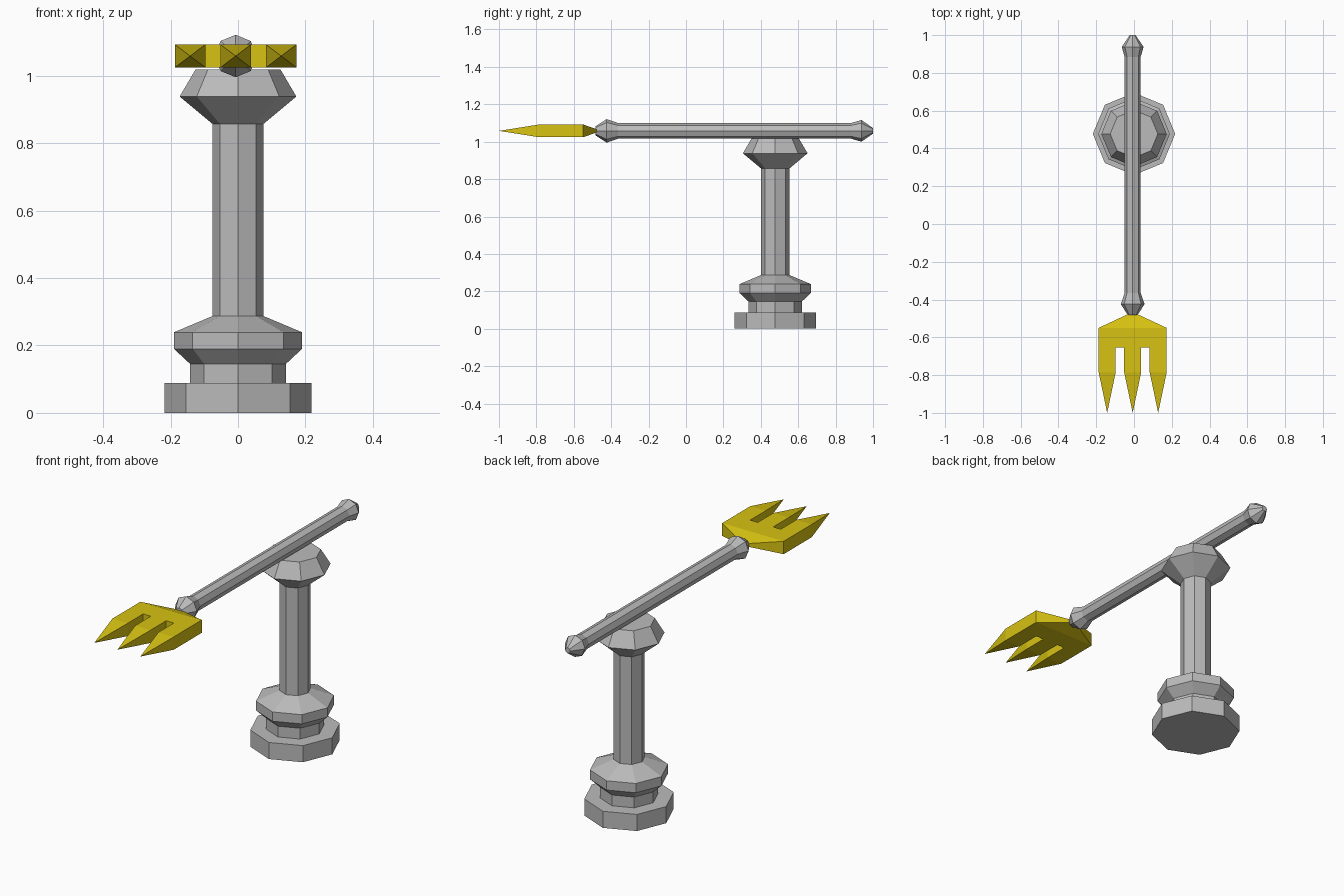
import bpy, bmesh, math
from mathutils import Matrix

if "Cube" in bpy.data.objects:
    bpy.data.objects.remove(bpy.data.objects["Cube"])

SIDES = 8
X_ARM, Z_ARM = -0.007, 1.058      # axis of the fork
Y_POST = 0.477                    # axis of the pedestal


def material(name, rgb):
    m = bpy.data.materials.new(name)
    m.diffuse_color = (*rgb, 1)
    m.use_nodes = True
    m.node_tree.nodes["Principled BSDF"].inputs["Base Color"].default_value = m.diffuse_color
    return m


steel = material("grey metal", (0.50, 0.50, 0.50))
gold = material("yellow gold", (0.68, 0.54, 0.006))


def finish(name, bm, mat, matrix):
    bmesh.ops.remove_doubles(bm, verts=bm.verts, dist=1e-5)
    bmesh.ops.recalc_face_normals(bm, faces=bm.faces)
    bm.transform(matrix)
    me = bpy.data.meshes.new(name)
    bm.to_mesh(me)
    bm.free()
    me.materials.append(mat)
    ob = bpy.data.objects.new(name, me)
    bpy.context.collection.objects.link(ob)
    return ob


def lathe(name, profile, mat, matrix):
    """Eight-sided turned part from (radius, height) pairs, capped at both ends."""
    bm = bmesh.new()
    rings = []
    for r, z in profile:
        rings.append([bm.verts.new((r * math.cos(math.tau * i / SIDES),
                                    r * math.sin(math.tau * i / SIDES), z))
                      for i in range(SIDES)])
    for a, b in zip(rings, rings[1:]):
        for i in range(SIDES):
            j = (i + 1) % SIDES
            bm.faces.new((a[i], a[j], b[j], b[i]))
    bm.faces.new(rings[0][::-1])
    bm.faces.new(rings[-1])
    return finish(name, bm, mat, matrix)


# Pedestal: stepped foot, collar, column and flared head
lathe("pedestal", [(0.218, 0), (0.218, 0.088), (0.142, 0.088), (0.142, 0.145),
                   (0.19, 0.19), (0.19, 0.239), (0.076, 0.287), (0.076, 0.857),
                   (0.173, 0.938), (0.126, 1.018)],
      steel, Matrix.Translation((0, Y_POST, 0)))

# Shaft lying along y, with a knob at each end
lathe("shaft", [(0.025, -0.483), (0.063, -0.424), (0.042, -0.364),
                (0.042, 0.883), (0.058, 0.938), (0.015, 1.0)],
      steel, Matrix.Translation((X_ARM, 0, Z_ARM)) @ Matrix.Rotation(-math.pi / 2, 4, 'X'))

# Fork head: outline points (x, y, half thickness), tips come to a point
T, W, PRONG = 0.034, 0.18, 0.045
Y_BACK, Y_SHOULDER, Y_NOTCH, Y_BEND, Y_TIP = -0.475, -0.55, -0.655, -0.785, -1.0
outline = [(0.02, Y_BACK, 0.008), (-0.02, Y_BACK, 0.008), (-W, Y_SHOULDER, T)]
tips = []
for k, cx in enumerate((-0.135, 0, 0.135)):
    if k:
        outline.append((cx - PRONG, Y_NOTCH, T))
    outline.append((cx - PRONG, Y_BEND, T))
    tips.append(len(outline))
    outline.append((cx, Y_TIP, 0))
    outline.append((cx + PRONG, Y_BEND, T))
    if k < 2:
        outline.append((cx + PRONG, Y_NOTCH, T))
outline.append((W, Y_SHOULDER, T))

n = len(outline)
pieces = [[0, 1, 2, n - 1], [i for i in range(2, n) if i not in tips]]
pieces += [[i - 1, i, i + 1] for i in tips]
bm = bmesh.new()
# each tip uses one shared vertex for top and bottom
top = [bm.verts.new((x, y, h)) for x, y, h in outline]
low = [top[i] if h == 0 else bm.verts.new((x, y, -h)) for i, (x, y, h) in enumerate(outline)]
for p in pieces:
    bm.faces.new([top[i] for i in p])
    bm.faces.new([low[i] for i in reversed(p)])
for i in range(n):
    j = (i + 1) % n
    bm.faces.new(list(dict.fromkeys((top[i], low[i], low[j], top[j]))))
finish("fork_head", bm, gold, Matrix.Translation((X_ARM, 0, Z_ARM)))
